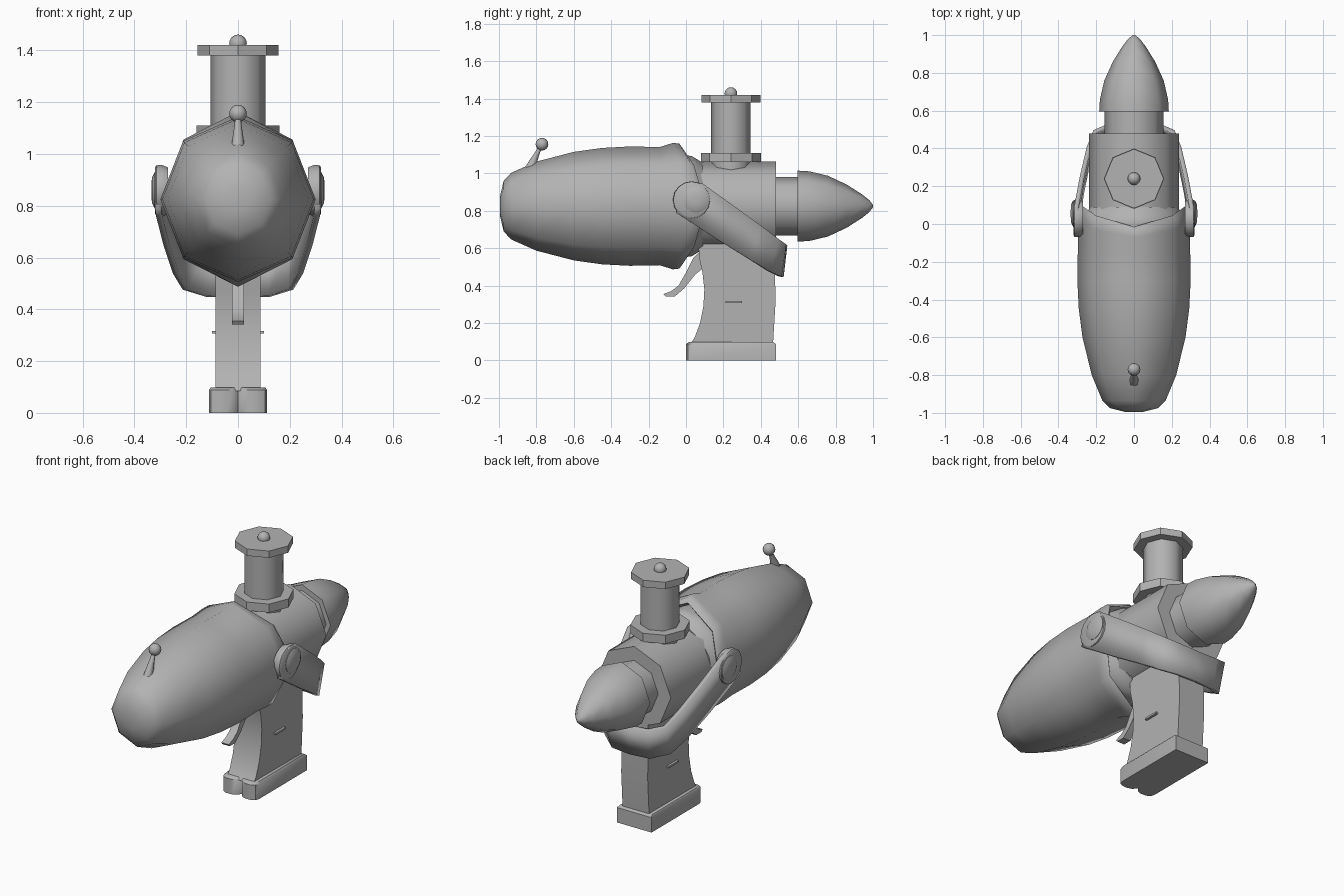
import bpy, bmesh, math
from mathutils import Vector

if "Cube" in bpy.data.objects:
    bpy.data.objects.remove(bpy.data.objects["Cube"])

CZ = 0.825  # height of the barrel axis
grey = bpy.data.materials.new("mid grey")
grey.diffuse_color = (0.45, 0.45, 0.45, 1)
grey.use_nodes = True
grey.node_tree.nodes["Principled BSDF"].inputs["Base Color"].default_value = grey.diffuse_color


def finish(name, bm, angle=50):
    bmesh.ops.remove_doubles(bm, verts=bm.verts, dist=1e-5)
    bmesh.ops.recalc_face_normals(bm, faces=bm.faces)
    me = bpy.data.meshes.new(name)
    bm.to_mesh(me)
    bm.free()
    me.materials.append(grey)
    ob = bpy.data.objects.new(name, me)
    bpy.context.collection.objects.link(ob)
    bpy.ops.object.select_all(action='DESELECT')
    ob.select_set(True)
    bpy.context.view_layer.objects.active = ob
    if angle:
        bpy.ops.object.shade_smooth_by_angle(angle=math.radians(angle))
    return ob


def loft(name, rings, angle=50):
    """Skin closed rings of points and cap both ends."""
    bm = bmesh.new()
    vs = [[bm.verts.new(p) for p in ring] for ring in rings]
    n = len(vs[0])
    for a, b in zip(vs, vs[1:]):
        for i in range(n):
            j = (i + 1) % n
            bm.faces.new((a[i], a[j], b[j], b[i]))
    bm.faces.new(vs[0])
    bm.faces.new(vs[-1])
    return finish(name, bm, angle)


def lathe(name, profile, axis, cy=0, n=8, angle=50, xs=1.0):
    """Profile of (position, radius) turned about y or z."""
    rings = []
    for p, r in profile:
        ring = []
        for i in range(n):
            a = 2 * math.pi * i / n
            c, s = r * math.cos(a) * xs, r * math.sin(a)
            ring.append((c, p, CZ + s) if axis == 'Y' else (c, cy + s, p))
        rings.append(ring)
    return loft(name, rings, angle)


def plate(name, outline, half, angle=30):
    """Side outline of (y, z) extruded across x."""
    return loft(name, [[(x, y, z) for y, z in outline] for x in (-half, half)], angle)


def ball(name, loc, r, scale=(1, 1, 1)):
    bm = bmesh.new()
    bmesh.ops.create_uvsphere(bm, u_segments=12, v_segments=8, radius=r)
    for v in bm.verts:
        v.co = Vector(v.co[i] * scale[i] + loc[i] for i in range(3))
    return finish(name, bm, 80)


# Front shell: (y, radius, sideways reach of the rim, vertical flare), then inner lining
shell = [(-0.995, 0.05, 0, 0), (-0.975, 0.135, 0, 0), (-0.935, 0.178, 0, 0), (-0.8, 0.238, 0, 0),
         (-0.6, 0.29, 0, 0), (-0.45, 0.311, 0, 0), (-0.3, 0.319, 0, 0), (-0.14, 0.316, 0.03, 0),
         (-0.07, 0.316, 0.08, 0.022), (-0.035, 0.316, 0.12, 0.018), (-0.015, 0.305, 0.12, 0),
         (-0.03, 0.288, 0.12, 0), (-0.12, 0.28, 0.04, 0), (-0.2, 0.1, 0, 0)]
rings = []
for y, r, reach, flare in shell:
    ring = []
    for i in range(8):
        a = math.pi * i / 4
        c, s = math.cos(a), math.sin(a)
        ring.append((0.94 * r * c, y + reach * c * c, CZ + (r + flare * s * s) * s))
    rings.append(ring)
loft("front_shell", rings, 62)

# Barrel rear
lathe("collar_ring", [(-0.15, 0.25), (0.0, 0.272), (0.03, 0.268), (0.06, 0.25), (0.09, 0.23)], 'Y', n=16)
lathe("rear_barrel", [(0.06, 0.238), (0.48, 0.238)], 'Y')
lathe("rear_neck", [(0.46, 0.156), (0.62, 0.156)], 'Y')
lathe("tail_cone", [(0.595, 0.15), (0.595, 0.19), (0.66, 0.186), (0.76, 0.162), (0.86, 0.115),
                    (0.94, 0.064), (0.98, 0.032), (1.0, 0.006)], 'Y', xs=0.97)

# Tower on top
lathe("tower_base", [(1.06, 0.16), (1.11, 0.16)], 'Z', 0.24, angle=0)
lathe("tower_column", [(0.95, 0.106), (1.39, 0.106)], 'Z', 0.24)
lathe("tower_cap", [(1.38, 0.157), (1.42, 0.157)], 'Z', 0.24, angle=0)
ball("tower_knob", (0, 0.24, 1.427), 0.034)

# Sight with ball tip
sight = []
for y, z, w, d in [(-0.835, 1.02, 0.026, 0.034), (-0.815, 1.07, 0.02, 0.022),
                   (-0.795, 1.11, 0.014, 0.014), (-0.775, 1.15, 0.01, 0.01)]:
    sight.append([(w * math.cos(k * math.pi / 4), y + d * math.sin(k * math.pi / 4), z) for k in range(8)])
loft("sight_stem", sight)
ball("sight_ball", (0, -0.77, 1.156), 0.034)

# Grip, its foot and the pin through it
plate("grip", [(0.02, 0.085), (0.045, 0.12), (0.075, 0.2), (0.093, 0.29), (0.098, 0.38), (0.088, 0.47),
               (0.07, 0.55), (0.065, 0.66), (0.475, 0.66), (0.478, 0.3), (0.465, 0.085)], 0.086)
half_foot = [(0.0, 0.035), (0.018, 0.01), (0.045, 0.0), (0.08, 0.0), (0.104, 0.012), (0.112, 0.035), (0.112, 0.48)]
foot = half_foot + [(-x, y) for x, y in reversed(half_foot[1:])]
loft("grip_foot", [[(x * k, 0.25 + (y - 0.25) * k, z) for x, y in foot]
                   for z, k in ((0, 1), (0.088, 1), (0.098, 0.94))], 40)
plate("grip_pin", [(0.21, 0.306), (0.3, 0.306), (0.3, 0.317), (0.21, 0.317)], 0.1, 0)

# Trigger
plate("trigger", [(0.09, 0.6), (0.04, 0.55), (0.0, 0.47), (-0.04, 0.4), (-0.08, 0.37), (-0.12, 0.355),
                  (-0.11, 0.342), (-0.06, 0.342), (-0.01, 0.385), (0.05, 0.46), (0.1, 0.5)], 0.024)

# Strap: (x, upper y, upper z, lower y, lower z) along one half, mirrored to a U
half = [(0.308, 0.01, 0.952, -0.055, 0.79), (0.305, 0.09, 0.945, -0.01, 0.762),
        (0.275, 0.25, 0.83, 0.17, 0.645), (0.24, 0.40, 0.72, 0.34, 0.54),
        (0.205, 0.49, 0.65, 0.44, 0.478), (0.12, 0.525, 0.622, 0.50, 0.45), (0.0, 0.53, 0.615, 0.51, 0.447)]
path = half + [(-p[0],) + p[1:] for p in reversed(half[:-1])]
bm = bmesh.new()
rows = [(bm.verts.new((x, a, b)), bm.verts.new((x, c, d))) for x, a, b, c, d in path]
for p, q in zip(rows, rows[1:]):
    bm.faces.new((p[0], q[0], q[1], p[1]))
strap = finish("strap", bm, 45)
sol = strap.modifiers.new("thickness", 'SOLIDIFY')
sol.thickness = 0.024
sol.offset = 0

# Strap pivots: rounded strap end and raised button on each side
for side, label in ((1, "right"), (-1, "left")):
    def disc(cy, cz, prof):
        return [[(side * x, cy + r * math.cos(k * math.pi / 8), cz + r * math.sin(k * math.pi / 8))
                 for k in range(16)] for x, r in prof]
    loft("strap_end_" + label, disc(0.03, 0.858, [(0.27, 0.09), (0.295, 0.1), (0.315, 0.098), (0.32, 0.09)]))
    loft("pivot_button_" + label, disc(0.055, 0.86, [(0.3, 0.07), (0.322, 0.07), (0.332, 0.05), (0.335, 0.02)]))
